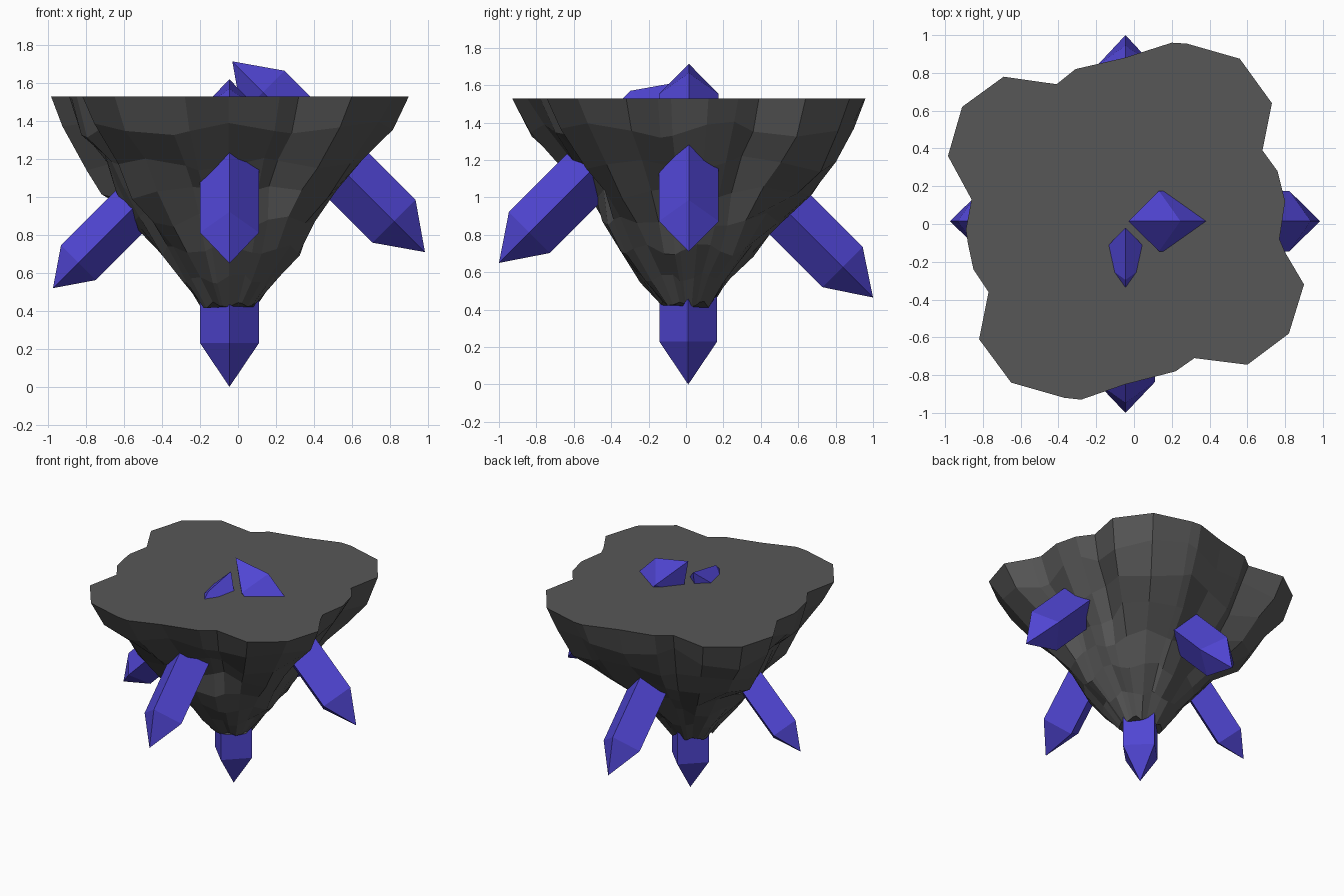
import bpy, bmesh, math, random
from mathutils import Vector

if "Cube" in bpy.data.objects:
    bpy.data.objects.remove(bpy.data.objects["Cube"])

random.seed(4)
CX, CY = -0.045, 0.012


def material(name, rgb):
    m = bpy.data.materials.new(name)
    m.diffuse_color = (*rgb, 1)
    m.use_nodes = True
    m.node_tree.nodes["Principled BSDF"].inputs["Base Color"].default_value = m.diffuse_color
    return m


violet = material("violet_crystal", (0.08, 0.06, 0.65))
dark = material("dark_rock", (0.095, 0.095, 0.095))


def finish(bm, name, mat):
    bmesh.ops.recalc_face_normals(bm, faces=bm.faces)
    me = bpy.data.meshes.new(name)
    bm.to_mesh(me)
    bm.free()
    me.materials.append(mat)
    bpy.context.collection.objects.link(bpy.data.objects.new(name, me))


# Rock: lobed plateau outline, tapering down in irregular faceted rings
outline = [(.73, .64), (.68, .39), (.76, .28), (.80, .12), (.77, -.08), (.80, -.15),
           (.90, -.32), (.82, -.58), (.60, -.745), (.32, -.71), (.22, -.78), (-.05, -.85),
           (-.28, -.93), (-.37, -.92), (-.65, -.84), (-.82, -.61), (-.77, -.36),
           (-.85, -.24), (-.88, -.10), (-.89, -.03), (-.86, .13), (-.985, .36),
           (-.91, .62), (-.69, .78), (-.41, .74), (-.31, .82), (-.05, .88),
           (.20, .96), (.28, .955), (.56, .875)]
# height, reach to right / back / left / front, roundness, height jitter
rings = [(1.53, .94, .94, .94, .94, 0, 0),
         (1.36, .86, .88, .88, .84, 0, .035),
         (1.18, .70, .79, .74, .65, -.1, .035),
         (1.03, .56, .66, .67, .54, -.1, .03),
         (.88, .47, .51, .53, .48, .65, .03),
         (.72, .39, .36, .38, .39, .85, .03),
         (.57, .25, .23, .26, .27, .9, .025),
         (.43, .14, .13, .16, .15, .9, .015)]
bm = bmesh.new()
loops = []
for z, right, back, left, front, blend, jit in rings:
    loop = []
    for i, (x, y) in enumerate(outline):
        dx, dy = x - CX, y - CY
        r, a = math.hypot(dx, dy), math.atan2(dy, dx)
        c, s = math.cos(a), math.sin(a)
        reach = (right if c > 0 else left) * c * c + (back if s > 0 else front) * s * s
        rad = (r * (1 - blend) + .92 * blend) * reach / .94
        dz = jit * math.sin(a * 7 + z * 9) + random.uniform(-jit, jit) * .4
        loop.append(bm.verts.new((CX + rad * c, CY + rad * s, z + dz)))
    loops.append(loop)
n = len(outline)
for up, low in zip(loops, loops[1:]):
    for i in range(n):
        j = (i + 1) % n
        bm.faces.new((up[i], up[j], low[j], low[i]))
bm.faces.new(loops[0])
bm.faces.new(loops[-1])
finish(bm, "rock", dark)


# Crystals: four-sided prisms with a pointed tip
def crystal(name, tip, direction, half, cap=.23, length=.5):
    tip, d = Vector(tip), Vector(direction).normalized()
    side = Vector((1, 0, 0)) if abs(d.x) < .01 else Vector((0, 1, 0))
    other = d.cross(side)
    corners = [side * half, other * half, -side * half, -other * half]
    bm = bmesh.new()
    top = bm.verts.new(tip)
    near = [bm.verts.new(tip - d * cap + c) for c in corners]
    far = [bm.verts.new(tip - d * (cap + length) + c) for c in corners]
    for i in range(4):
        j = (i + 1) % 4
        bm.faces.new((top, near[i], near[j]))
        bm.faces.new((near[i], near[j], far[j], far[i]))
    bm.faces.new(far)
    finish(bm, name, violet)


crystal("bottom_crystal", (CX, CY, 0), (0, 0, -1), .155, length=.4)
crystal("right_crystal", (.985, .015, .71), (1, 0, -1), .16)
crystal("left_crystal", (-.975, .015, .52), (-1, 0, -1), .13, .19, .55)
crystal("front_crystal", (CX, -1, .65), (0, -1, -1), .155)
crystal("back_crystal", (CX, 1, .465), (0, 1, -1), .152, length=.6)
crystal("large_top_crystal", (-.03, .015, 1.715), (-1, 0, 1), .16, length=.4)
crystal("small_top_crystal", (CX, -.02, 1.62), (0, 1, 1), .16, length=.3)
